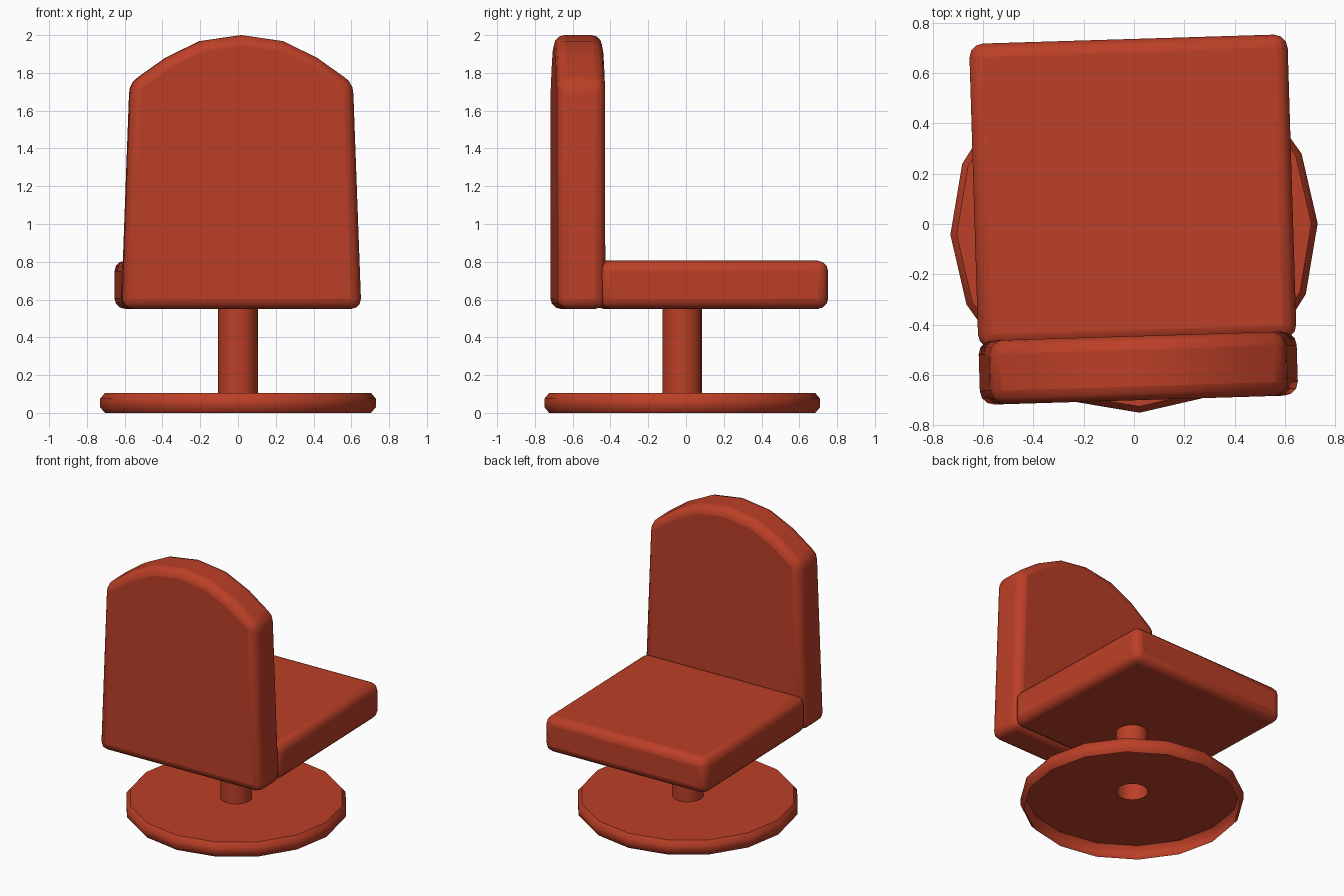
import bpy, bmesh, math
from mathutils import Matrix

cube = bpy.data.objects.get("Cube")
if cube:
    bpy.data.objects.remove(cube, do_unlink=True)

# One red for the whole chair
RED = (0.5, 0.05, 0.02, 1)
red = bpy.data.materials.new("brick red")
red.use_nodes = True
red.diffuse_color = RED
red.node_tree.nodes["Principled BSDF"].inputs["Base Color"].default_value = RED

# The chair is turned slightly on its base
PLACE = Matrix.Translation((0, -0.02, 0)) @ Matrix.Rotation(math.radians(1.75), 4, "Z")


def finish(name, bm, bevel=0):
    bmesh.ops.recalc_face_normals(bm, faces=bm.faces)
    mesh = bpy.data.meshes.new(name)
    bm.to_mesh(mesh)
    bm.free()
    mesh.materials.append(red)
    obj = bpy.data.objects.new(name, mesh)
    bpy.context.collection.objects.link(obj)
    obj.matrix_world = PLACE
    if bevel:
        mod = obj.modifiers.new("rounded edges", "BEVEL")
        mod.width = bevel
        mod.segments = 3
        mod.limit_method = "ANGLE"
        mod.angle_limit = math.radians(40)
    bpy.ops.object.select_all(action="DESELECT")
    obj.select_set(True)
    bpy.context.view_layer.objects.active = obj
    bpy.ops.object.shade_smooth_by_angle(angle=math.radians(50))
    return obj


def lathe(name, profile, sides=16):
    bm = bmesh.new()
    verts = [bm.verts.new((r, 0, z)) for r, z in profile]
    edges = [bm.edges.new(pair) for pair in zip(verts, verts[1:])]
    bmesh.ops.spin(bm, geom=verts + edges, cent=(0, 0, 0), axis=(0, 0, 1),
                   angle=math.tau, steps=sides, use_duplicate=False)
    bmesh.ops.remove_doubles(bm, verts=bm.verts, dist=0.0005)
    return finish(name, bm)


# Hollow foot, open underneath, with a softened rim, and the tube above it
lathe("base", [(0.705, 0), (0.73, 0.03), (0.73, 0.075),
               (0.705, 0.105), (0.105, 0.105)])
lathe("post", [(0.105, 0.105), (0.105, 0.57)])

# Seat cushion
bm = bmesh.new()
bmesh.ops.create_cube(bm, size=1)
bmesh.ops.scale(bm, vec=(1.265, 1.21, 0.255), verts=bm.verts)
bmesh.ops.translate(bm, vec=(0, 0.15, 0.678), verts=bm.verts)
finish("seat", bm, 0.055)

# Tapered backrest with an arched top, extruded from a mirrored outline
half = [(0.634, 0.55), (0.59, 1.745), (0.4, 1.88), (0.22, 1.968)]
outline = half + [(0, 2.0)] + [(-x, z) for x, z in reversed(half)]
bm = bmesh.new()
face = bm.faces.new([bm.verts.new((x, -0.68, z)) for x, z in outline])
new = bmesh.ops.extrude_face_region(bm, geom=[face])["geom"]
bmesh.ops.translate(bm, vec=(0, 0.255, 0),
                    verts=[v for v in new if isinstance(v, bmesh.types.BMVert)])
finish("backrest", bm, 0.055)
